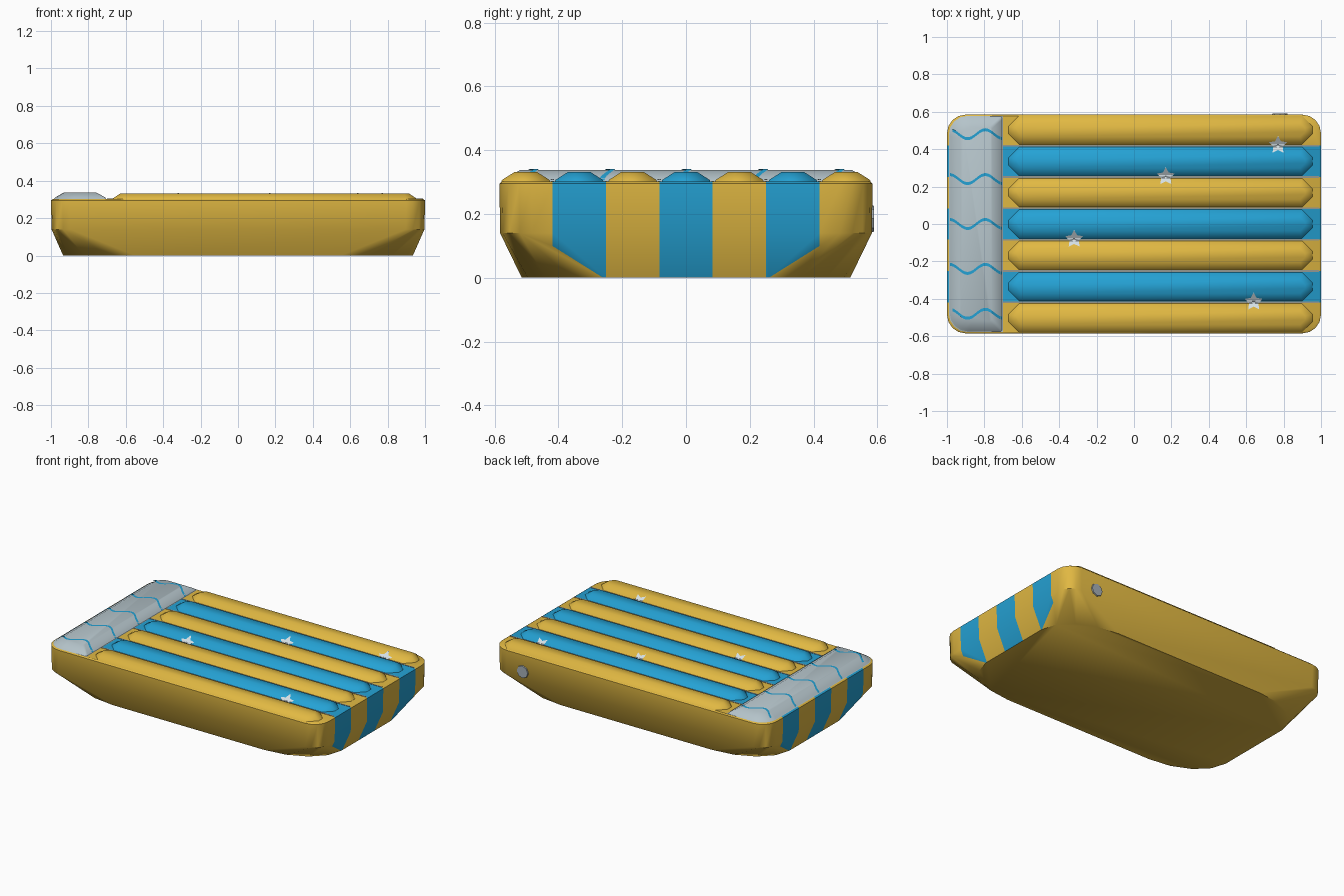
import bpy, bmesh, math
from mathutils import Vector

if "Cube" in bpy.data.objects:
    bpy.data.objects.remove(bpy.data.objects["Cube"])


def mat(name, rgb):
    m = bpy.data.materials.new(name)
    m.diffuse_color = (*rgb, 1)
    m.use_nodes = True
    m.node_tree.nodes["Principled BSDF"].inputs["Base Color"].default_value = m.diffuse_color
    return m


YELLOW = mat("yellow", (0.75, 0.48, 0.055))
BLUE = mat("blue", (0.018, 0.36, 0.66))
GREY = mat("pale grey", (0.46, 0.55, 0.59))
STAR = mat("star white", (0.66, 0.74, 0.78))
SEAM = mat("seam grey", (0.30, 0.31, 0.28))
VALVE = mat("valve grey", (0.38, 0.43, 0.47))

PITCH = 0.1675                                   # stripe spacing
EDGES = [PITCH * (i + 0.5) for i in range(-3, 3)]  # stripe borders


def finish(bm, name, mats, smooth=None):
    bmesh.ops.recalc_face_normals(bm, faces=bm.faces)
    me = bpy.data.meshes.new(name)
    bm.to_mesh(me)
    bm.free()
    for m in mats:
        me.materials.append(m)
    ob = bpy.data.objects.new(name, me)
    bpy.context.collection.objects.link(ob)
    if smooth:
        bpy.ops.object.select_all(action='DESELECT')
        ob.select_set(True)
        bpy.context.view_layer.objects.active = ob
        bpy.ops.object.shade_smooth_by_angle(angle=math.radians(smooth))
    return ob


def outline(x0, x1, y, left, right, seg=4):
    """Rounded rectangle; left / right give the (rx, ry) of the corners."""
    pts = []
    for sx, sy, a0 in ((1, 1, 0), (-1, 1, 90), (-1, -1, 180), (1, -1, 270)):
        rx, ry = right if sx > 0 else left
        cx = x1 - rx if sx > 0 else x0 + rx
        for k in range(seg + 1):
            a = math.radians(a0 + 90 * k / seg)
            pts.append((cx + rx * math.cos(a), sy * (y - ry) + ry * math.sin(a)))
    return pts


def loft(bm, rings):
    """Skin a list of (outline, z), capped at both ends."""
    loops = [[bm.verts.new((x, y, z)) for x, y in pts] for pts, z in rings]
    n = len(loops[0])
    for a, b in zip(loops, loops[1:]):
        for i in range(n):
            j = (i + 1) % n
            bm.faces.new((a[i], a[j], b[j], b[i]))
    bm.faces.new(loops[0][::-1])
    bm.faces.new(loops[-1])


def cut(bm, co, no, faces=None):
    faces = faces if faces is not None else bm.faces[:]
    geom = list({g for f in faces for g in (*f.verts, *f.edges)}) + list(faces)
    bmesh.ops.bisect_plane(bm, geom=geom, plane_co=co, plane_no=no)


# body: rounded box over a narrower, rounder underside, striped on top and ends
bm = bmesh.new()
big, small = (0.385, 0.255), (0.10, 0.10)
loft(bm, [(outline(-0.935, 0.935, 0.515, big, big), 0.0),
          (outline(-0.997, 0.997, 0.583, small, small), 0.14),
          (outline(-1, 1, 0.585, small, small), 0.295),
          (outline(-0.99, 0.99, 0.578, small, small), 0.302)])
bm.normal_update()


def is_end(f):
    return abs(f.normal.y) < 0.03 and abs(f.normal.x) > 0.3


def is_top(f):
    return f.normal.z > 0.95


for e in EDGES:
    cut(bm, (0, e, 0), (0, 1, 0), [f for f in bm.faces if is_end(f) or is_top(f)])
    bm.normal_update()
cut(bm, (-0.7, 0, 0), (1, 0, 0), [f for f in bm.faces if is_top(f)])
bm.normal_update()
for f in bm.faces:
    c = f.calc_center_median()
    if is_top(f) and c.x < -0.7:
        f.material_index = 2
    elif is_end(f) or is_top(f):
        f.material_index = int(round(c.y / PITCH) % 2 == 0)
finish(bm, "mattress_body", [YELLOW, BLUE, GREY], 40)

# air tubes: low padded ridges with tapered ends
for i in range(-3, 4):
    bm = bmesh.new()

    def tube_ring(x0, x1, w, tip):
        yc = i * PITCH
        return [(x0, yc - tip), (x0 + w - tip, yc - w), (x1 - w + tip, yc - w),
                (x1, yc - tip), (x1, yc + tip), (x1 - w + tip, yc + w),
                (x0 + w - tip, yc + w), (x0, yc + tip)]
    loft(bm, [(tube_ring(-0.672, 0.956, 0.078, 0.022), 0.298),
              (tube_ring(-0.667, 0.951, 0.074, 0.021), 0.307),
              (tube_ring(-0.63, 0.915, 0.036, 0.010), 0.331)])
    finish(bm, f"air_tube_{i + 4}", [BLUE if i % 2 == 0 else YELLOW], 40)

# seams between the tubes
for n, e in enumerate(EDGES):
    bm = bmesh.new()
    bmesh.ops.create_cube(bm, size=1)
    for v in bm.verts:
        v.co = Vector((0.145 + v.co.x * 1.69, e + v.co.y * 0.009, 0.302 + v.co.z * 0.004))
    finish(bm, f"seam_{n + 1}", [SEAM])

# pillow
bm = bmesh.new()
loft(bm, [(outline(-0.988, -0.703, 0.577, (0.1, 0.1), (0.012, 0.012)), 0.30),
          (outline(-0.975, -0.712, 0.565, (0.1, 0.1), (0.012, 0.012)), 0.312),
          (outline(-0.93, -0.76, 0.52, (0.06, 0.06), (0.012, 0.012)), 0.338)])
finish(bm, "pillow", [GREY], 40)


def pillow_z(x, y):
    d = min(x + 0.988, -0.703 - x, 0.577 - abs(y))
    d = max(0, min(d, 0.058))
    return 0.301 + (d * 0.95 if d < 0.012 else 0.0114 + (d - 0.012) * 0.575)


# wavy painted lines draped over the pillow
for n in range(5):
    bm = bmesh.new()
    yc = (n - 2) * 0.24
    rows = []
    for k in range(41):
        x = -0.985 + 0.28 * k / 40
        if abs(yc) > 0.4:
            x = max(x, -0.97)
        y = yc + 0.024 * math.cos((x + 0.985) / 0.19 * math.tau)
        rows.append([bm.verts.new((x, y + s, pillow_z(x, y + s) + 0.002))
                     for s in (-0.008, 0.008)])
    for a, b in zip(rows, rows[1:]):
        bm.faces.new((a[0], b[0], b[1], a[1]))
    bmesh.ops.remove_doubles(bm, verts=bm.verts, dist=0.0005)
    finish(bm, f"pillow_wave_{n + 1}", [BLUE])

# stars draped across the tube grooves
for n, (sx, col) in enumerate(((0.77, 5), (0.17, 4), (-0.32, 2), (0.64, 0))):
    e = EDGES[col]
    bm = bmesh.new()
    ring = []
    for k in range(10):
        r = 0.05 if k % 2 == 0 else 0.026
        a = math.pi / 2 + k * math.pi / 5
        ring.append(bm.verts.new((sx + r * math.cos(a), e + 0.003 + r * math.sin(a), 0)))
    mid = bm.verts.new((sx, e + 0.003, 0))
    for k in range(10):
        bm.faces.new((mid, ring[k], ring[(k + 1) % 10]))
    for d in (-0.047, -0.0095, -0.006, 0.006, 0.0095, 0.047):
        cut(bm, (0, e + d, 0), (0, 1, 0))
    for v in bm.verts:
        d = abs(v.co.y - e)
        z = 0.304 if d < 0.0058 else 0.307 + max(0, min(d - 0.0095, 0.0375)) * 0.64
        v.co.z = z + 0.003
    finish(bm, f"star_{n + 1}", [STAR])

# air valve on the back
bm = bmesh.new()
bmesh.ops.create_cone(bm, cap_ends=True, segments=8, radius1=0.047, radius2=0.04, depth=0.02)
for v in bm.verts:
    v.co = Vector((0.78 + v.co.x, 0.58 + v.co.z, 0.185 + v.co.y))
finish(bm, "air_valve", [VALVE])
